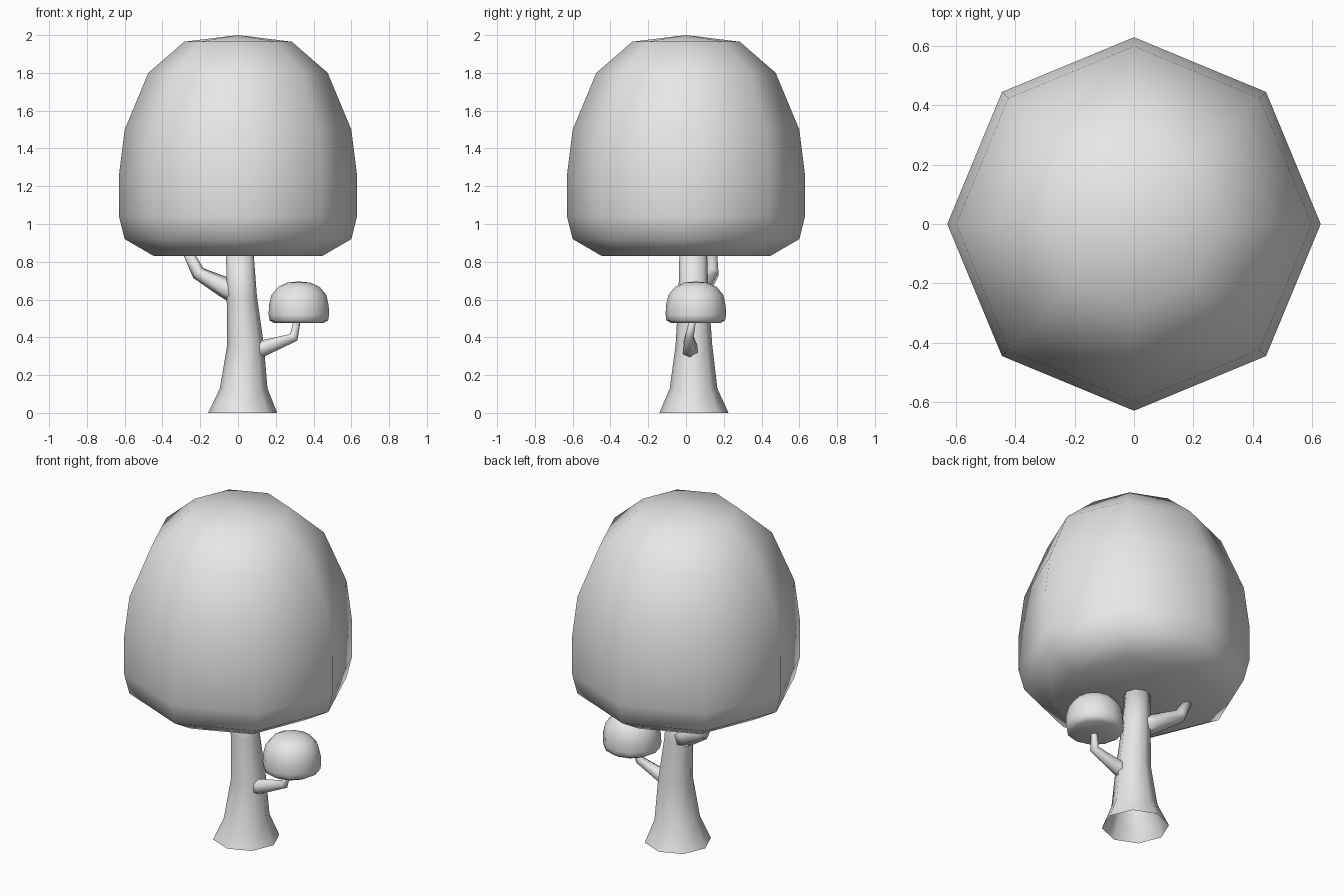
import bpy
import bmesh
from math import cos, sin, tau
from mathutils import Vector

cube = bpy.data.objects.get("Cube")
if cube:
    bpy.data.objects.remove(cube)

grey = bpy.data.materials.new("plain_grey")
grey.use_nodes = True
grey.diffuse_color = (0.8, 0.8, 0.8, 1)
grey.node_tree.nodes["Principled BSDF"].inputs["Base Color"].default_value = grey.diffuse_color


def loft(name, path, sides, tilt=False, caps=(True, True)):
    """Skin rings of (x, y, z, radius); a zero radius makes a pole."""
    bm = bmesh.new()
    centres = [Vector(p[:3]) for p in path]
    rings = []
    for i, c in enumerate(centres):
        r = path[i][3]
        if r == 0:
            rings.append([bm.verts.new(c)])
            continue
        u, v = Vector((1, 0, 0)), Vector((0, 1, 0))
        if tilt:
            # ring faces along the average direction of the path
            axis = Vector()
            if i > 0:
                axis += (c - centres[i - 1]).normalized()
            if i < len(centres) - 1:
                axis += (centres[i + 1] - c).normalized()
            u = v.cross(axis).normalized()
            v = axis.cross(u).normalized()
        rings.append([bm.verts.new(c + r * (cos(tau * k / sides) * u + sin(tau * k / sides) * v))
                      for k in range(sides)])
    for low, high in zip(rings, rings[1:]):
        for k in range(sides):
            j = (k + 1) % sides
            if len(low) == 1:
                bm.faces.new((low[0], high[j], high[k]))
            elif len(high) == 1:
                bm.faces.new((low[k], low[j], high[0]))
            else:
                bm.faces.new((low[k], low[j], high[j], high[k]))
    if caps[0] and len(rings[0]) > 1:
        bm.faces.new(rings[0][::-1])
    if caps[1] and len(rings[-1]) > 1:
        bm.faces.new(rings[-1])
    for f in bm.faces:
        f.smooth = True
    mesh = bpy.data.meshes.new(name)
    bm.to_mesh(mesh)
    bm.free()
    mesh.materials.append(grey)
    obj = bpy.data.objects.new(name, mesh)
    bpy.context.collection.objects.link(obj)
    return obj


def dome(name, x, y, profile, sides):
    """Rounded leaf mass from (radius, height) pairs."""
    return loft(name, [(x, y, z, r) for r, z in profile], sides)


# Large eight-sided crown
dome("crown", 0, 0, [(0, 0.83), (0.445, 0.83), (0.6, 0.92), (0.63, 1.04), (0.63, 1.26),
                     (0.6, 1.5), (0.475, 1.8), (0.285, 1.965), (0, 2)], 8)

# Small leaf ball on the side branch
dome("small_leaf_ball", 0.322, 0.052,
     [(0, 0.475), (0.13, 0.475), (0.155, 0.49), (0.16, 0.52), (0.158, 0.57),
      (0.145, 0.625), (0.11, 0.667), (0.06, 0.69), (0, 0.696)], 12)

# Flared trunk, open underneath
loft("trunk", [(0.025, 0.042, 0, 0.183), (0.03, 0.04, 0.13, 0.126),
               (0.04, 0.042, 0.36, 0.097), (0.02, 0.04, 0.62, 0.08),
               (0.01, 0.038, 0.84, 0.073)], 8, caps=(False, True))

# Side branches
loft("upper_branch", [(0, 0.05, 0.63, 0.06), (-0.07, 0.08, 0.665, 0.055),
                      (-0.21, 0.14, 0.74, 0.037), (-0.265, 0.14, 0.85, 0.028)], 6, tilt=True)
loft("lower_branch", [(0.07, 0.03, 0.32, 0.055), (0.14, 0.02, 0.345, 0.042),
                      (0.295, 0.017, 0.4, 0.026), (0.315, 0.038, 0.5, 0.018)], 6, tilt=True)
